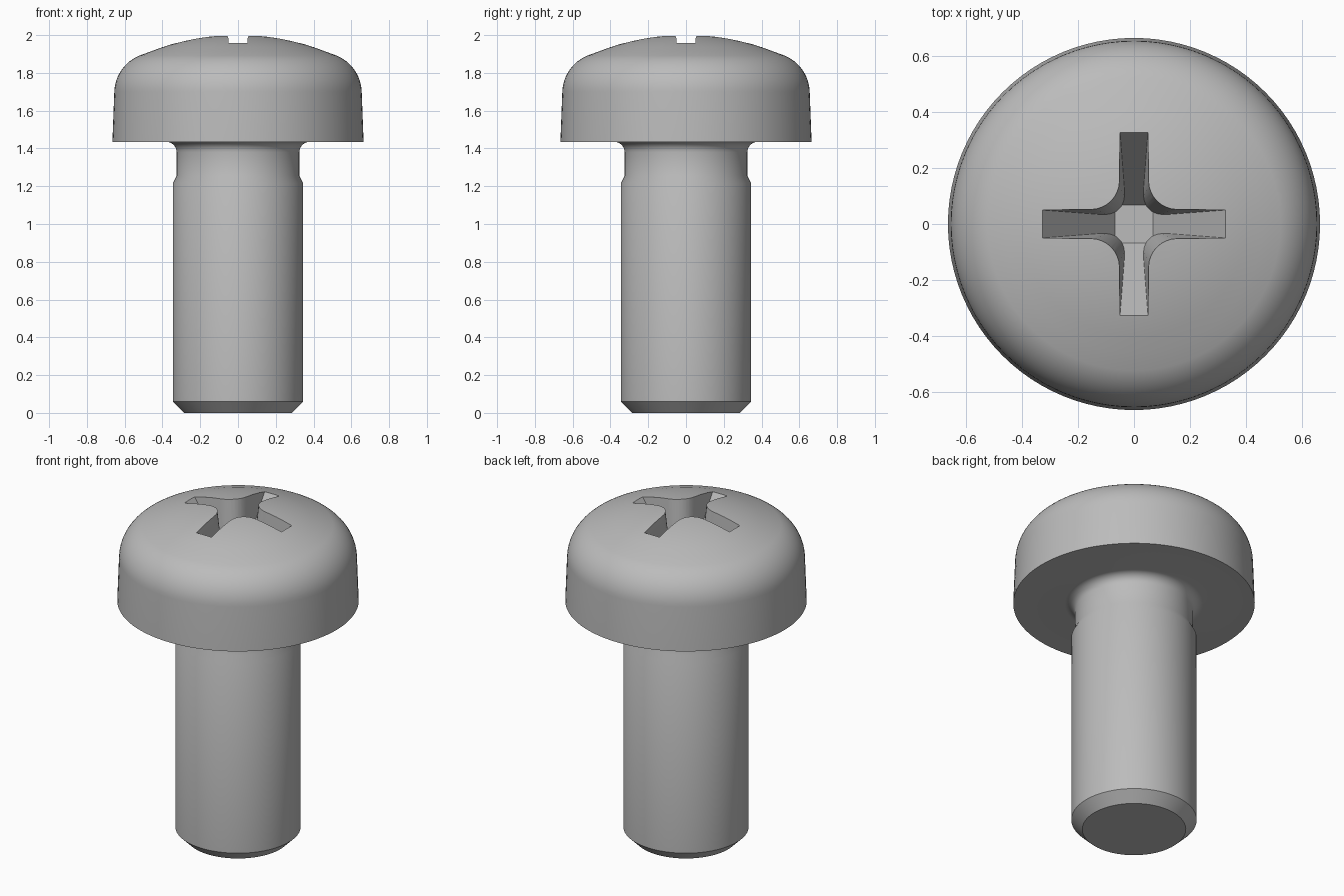
import bpy, bmesh
from math import sin, cos, pi, radians, sqrt

cube = bpy.data.objects.get("Cube")
if cube:
    bpy.data.objects.remove(cube, do_unlink=True)

steel = bpy.data.materials.new("plain_grey_steel")
steel.use_nodes = True
grey = (0.5, 0.5, 0.5, 1)
steel.diffuse_color = grey
steel.node_tree.nodes["Principled BSDF"].inputs["Base Color"].default_value = grey


def finish(bm, name):
    bmesh.ops.recalc_face_normals(bm, faces=bm.faces[:])
    mesh = bpy.data.meshes.new(name)
    bm.to_mesh(mesh)
    bm.free()
    obj = bpy.data.objects.new(name, mesh)
    bpy.context.collection.objects.link(obj)
    mesh.materials.append(steel)
    return obj


def arc(cx, cz, r, start, end, steps):
    angles = [radians(start + (end - start) * i / steps) for i in range(steps + 1)]
    return [(cx + r * cos(a), cz + r * sin(a)) for a in angles]


def lathe(name, profile, segments):
    bm = bmesh.new()
    verts = [bm.verts.new((r, 0, z)) for r, z in profile]
    edges = [bm.edges.new(pair) for pair in zip(verts, verts[1:])]
    bmesh.ops.spin(bm, geom=verts + edges, cent=(0, 0, 0), axis=(0, 0, 1),
                   angle=2 * pi, steps=segments, use_duplicate=False)
    bmesh.ops.remove_doubles(bm, verts=bm.verts[:], dist=1e-5)
    return finish(bm, name)


def loft(name, low, high, z_low, z_high):
    bm = bmesh.new()
    a = [bm.verts.new((x, y, z_low)) for x, y in low]
    b = [bm.verts.new((x, y, z_high)) for x, y in high]
    n = len(a)
    for i in range(n):
        j = (i + 1) % n
        bm.faces.new((a[i], a[j], b[j], b[i]))
    bm.faces.new(a[::-1])
    bm.faces.new(b)
    return finish(bm, name)


def square(h):
    return [(h, -h), (h, h), (-h, h), (-h, -h)]


def cross(width, fillet, length=0.6):
    # One filleted quadrant, turned four times
    c = width + fillet
    quarter = [(length, width)] + arc(c, c, fillet, 270, 180, 8) + [(width, length)]
    points = []
    for k in range(4):
        for x, y in quarter:
            for _ in range(k):
                x, y = -y, x
            points.append((x, y))
    return points


def boolean(obj, cutter, operation):
    mod = obj.modifiers.new(operation.title(), 'BOOLEAN')
    mod.operation = operation
    mod.solver = 'EXACT'
    mod.object = cutter
    bpy.context.view_layer.objects.active = obj
    bpy.ops.object.modifier_apply(modifier=mod.name)
    bpy.data.objects.remove(cutter, do_unlink=True)


# Screw body: chamfered shank, undercut neck, tapered rim and domed head
profile = [(0, 0), (0.285, 0), (0.345, 0.06), (0.345, 1.215), (0.325, 1.255)]
profile += arc(0.38, 1.38, 0.055, 180, 90, 8)
profile += [(0.665, 1.435)]
profile += arc(0.44, 1.693, 0.215, 2, 67, 12)
dome = 1.25
profile += [(r, 2.002 - dome + sqrt(dome ** 2 - r ** 2))
            for r in [0.46 - 0.0575 * i for i in range(8)]]
profile += [(0, 2.002)]
body = lathe("screw_body", profile, 96)

# Cross recess: drafted cross limited by sloping arm floors
bottom, top = 1.6, 2.1
rise = (top - bottom) / 0.357
recess = loft("recess_cutter", cross(0.03, 0.08),
              cross(0.03 + 0.02 * rise, 0.08 + 0.02 * rise), bottom - 0.0, top)
floors = loft("recess_floor_limit", square(0.068), square(0.068 + 0.26 * rise),
              bottom, top)
# Trim the limit slightly above the cross base so the two caps never coincide
for v in floors.data.vertices:
    v.co.z += 0.002
boolean(recess, floors, 'INTERSECT')
boolean(body, recess, 'DIFFERENCE')

bpy.ops.object.select_all(action='DESELECT')
body.select_set(True)
bpy.context.view_layer.objects.active = body
bpy.ops.object.shade_smooth_by_angle(angle=radians(32))
